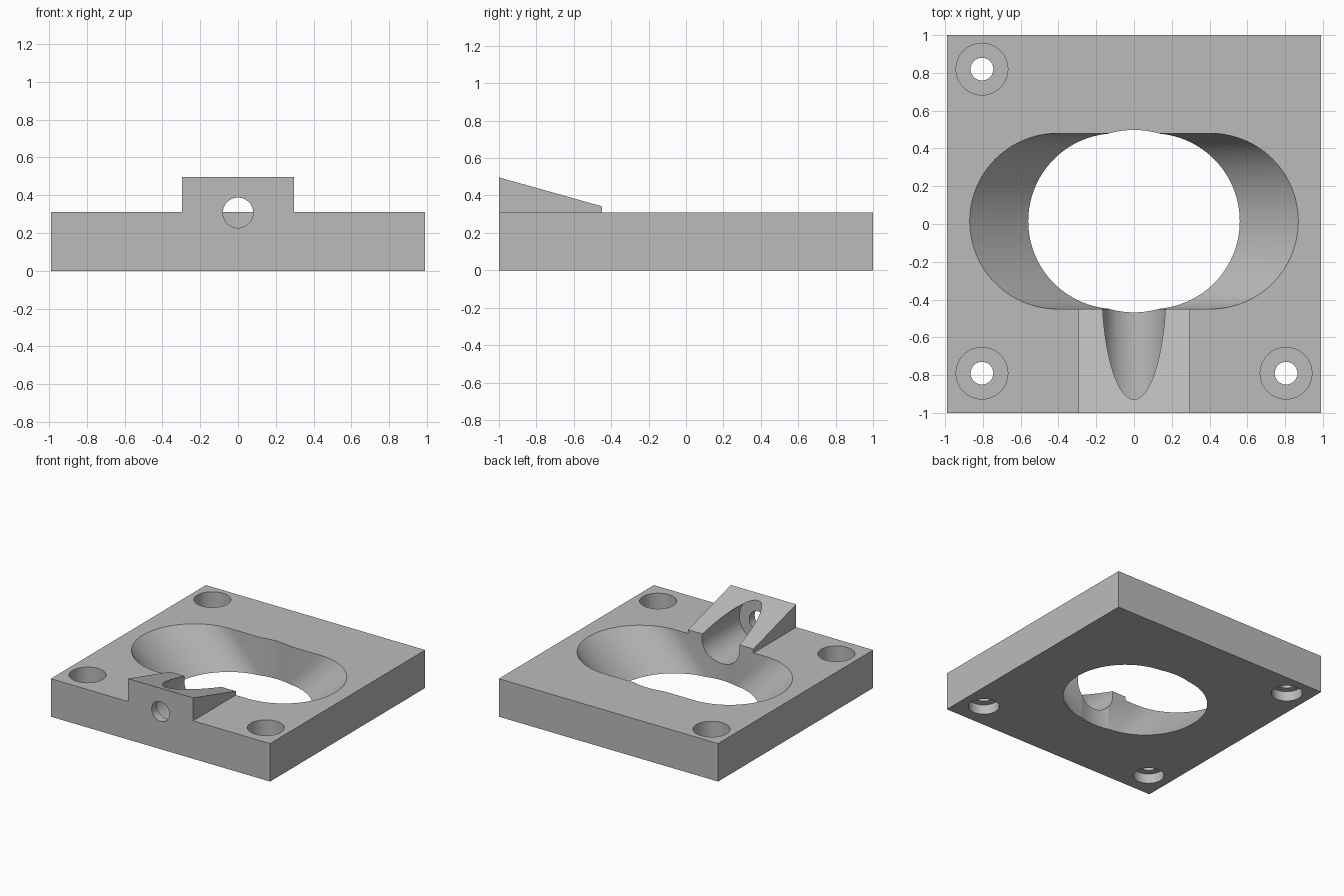
import bpy, bmesh, math
from mathutils import Matrix, Vector

cube = bpy.data.objects.get("Cube")
if cube:
    bpy.data.objects.remove(cube, do_unlink=True)

grey = bpy.data.materials.new("plain grey")
grey.use_nodes = True
colour = (0.5, 0.5, 0.5, 1)
grey.diffuse_color = colour
grey.node_tree.nodes["Principled BSDF"].inputs["Base Color"].default_value = colour

HEIGHT = 0.31       # plate thickness
MID_Y = 0.015       # centre of the bores
PITCH = 0.805       # screw hole offset from the centre


def loft(name, bottom, top):
    """Closed solid between two matching loops of points."""
    bm = bmesh.new()
    a = [bm.verts.new(p) for p in bottom]
    b = [bm.verts.new(p) for p in top]
    bm.faces.new(a[::-1])
    bm.faces.new(b)
    for i in range(len(a)):
        j = (i + 1) % len(a)
        bm.faces.new((a[i], a[j], b[j], b[i]))
    bmesh.ops.recalc_face_normals(bm, faces=bm.faces)
    mesh = bpy.data.meshes.new(name)
    bm.to_mesh(mesh)
    bm.free()
    mesh.materials.append(grey)
    obj = bpy.data.objects.new(name, mesh)
    bpy.context.collection.objects.link(obj)
    return obj


def cylinder(name, start, end, radius, sides=64):
    start, end = Vector(start), Vector(end)
    turn = (end - start).to_track_quat('Z', 'Y')
    ring = [turn @ Vector((radius * math.cos(t), radius * math.sin(t), 0))
            for t in (2 * math.pi * i / sides for i in range(sides))]
    return loft(name, [start + p for p in ring], [end + p for p in ring])


def stadium(z, radius, half_length, sides=48):
    """Rounded slot outline at height z."""
    points = []
    for side, turn in ((1, -math.pi / 2), (-1, math.pi / 2)):
        for i in range(sides + 1):
            t = turn + math.pi * i / sides
            points.append((side * half_length + radius * math.cos(t),
                           MID_Y + radius * math.sin(t), z))
    return points


def combine(target, tool, operation):
    mod = target.modifiers.new(operation.lower(), 'BOOLEAN')
    mod.operation = operation
    mod.solver = 'EXACT'
    mod.object = tool
    bpy.context.view_layer.objects.active = target
    bpy.ops.object.modifier_apply(modifier=mod.name)
    bpy.data.objects.remove(tool, do_unlink=True)


# Base plate
outline = [(-0.99, -1), (0.99, -1), (0.99, 1), (-0.99, 1)]
plate = loft("mounting_plate", [(x, y, 0) for x, y in outline],
             [(x, y, HEIGHT) for x, y in outline])

# Sloping block on the front edge
side = [(-1, 0.2), (-0.4, 0.2), (-0.4, 0.328), (-1, 0.497)]
wedge = loft("sloping_block", [(-0.295, y, z) for y, z in side],
             [(0.295, y, z) for y, z in side])
combine(plate, wedge, 'UNION')

# Slot whose ends lean inward, and the round bore through it
low, high = -0.05, 0.6
slot = loft("slot_cutter", stadium(low, 0.465, 0.095 + low),
            stadium(high, 0.465, 0.095 + high))
combine(plate, slot, 'DIFFERENCE')
combine(plate, cylinder("bore_cutter", (0, MID_Y, -0.1), (0, MID_Y, 0.7), 0.483, 96),
        'DIFFERENCE')

# Channel through the block, with a small front hole
axis_z = 0.307
combine(plate, cylinder("channel_cutter", (0, -0.93, axis_z), (0, -0.2, axis_z), 0.17),
        'DIFFERENCE')
combine(plate, cylinder("front_hole_cutter", (0, -1.1, axis_z), (0, -0.8, axis_z), 0.08),
        'DIFFERENCE')

# Screw holes with a wide recess on top and a smaller one below
for sx, sy in ((-1, 1), (-1, -1), (1, -1)):
    x, y = sx * PITCH, MID_Y + sy * PITCH
    for z0, z1, radius in ((0.16, 0.4, 0.137), (-0.1, 0.4, 0.06), (-0.1, 0.08, 0.115)):
        combine(plate, cylinder("screw_cutter", (x, y, z0), (x, y, z1), radius),
                'DIFFERENCE')

# Smooth bores with crisp edges
bpy.ops.object.select_all(action='DESELECT')
plate.select_set(True)
bpy.context.view_layer.objects.active = plate
bpy.ops.object.shade_smooth_by_angle(angle=math.radians(30))
